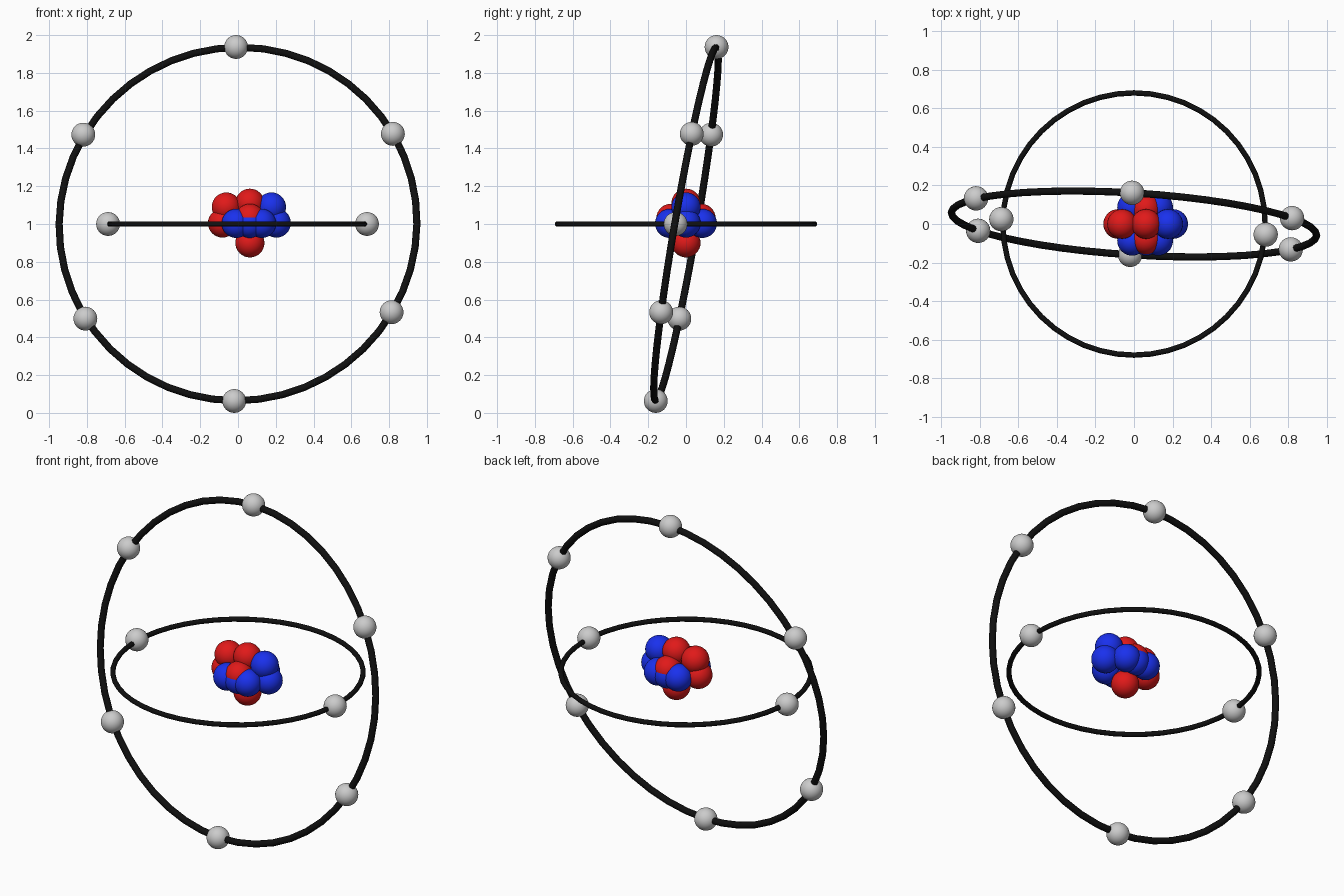
import bpy
from mathutils import Vector

if "Cube" in bpy.data.objects:
    bpy.data.objects.remove(bpy.data.objects["Cube"])


def material(name, color):
    m = bpy.data.materials.new(name)
    m.diffuse_color = color
    m.use_nodes = True
    m.node_tree.nodes["Principled BSDF"].inputs["Base Color"].default_value = m.diffuse_color
    return m


RED = material("red", (0.75, 0.01, 0.01, 1))
BLUE = material("blue", (0.01, 0.03, 0.85, 1))
BLACK = material("black", (0.005, 0.005, 0.005, 1))


def finish(name, mat):
    ob = bpy.context.object
    ob.name = name
    if mat:
        ob.data.materials.append(mat)
    bpy.ops.object.shade_smooth()
    return ob


def ball(name, loc, radius, mat=None):
    bpy.ops.mesh.primitive_uv_sphere_add(segments=32, ring_count=16, radius=radius, location=loc)
    return finish(name, mat)


def orbit(name, normal, major, minor):
    rot = Vector(normal).to_track_quat('Z', 'Y').to_euler()
    bpy.ops.mesh.primitive_torus_add(major_segments=48, minor_segments=12, major_radius=major,
                                     minor_radius=minor, location=(0, 0, 1), rotation=rot)
    return finish(name, BLACK)


# Orbits: a flat inner one and a tilted upright outer one, y = SX*x + SZ*(z-1)
SX, SZ = -0.063, 0.172
orbit("inner_orbit", (0, 0, 1), 0.68, 0.014)
orbit("outer_orbit", (-SX, 1, -SZ), 0.949, 0.019)

# Electrons
for x, y in [(-0.688, 0.025), (0.683, -0.055)]:
    ball("inner_electron", (x, y, 1), 0.063)
for x, z in [(-0.01, 1.937), (0.82, 1.477), (0.813, 0.533),
             (-0.02, 0.063), (-0.808, 0.499), (-0.819, 1.473)]:
    ball("outer_electron", (x, SX * x + SZ * (z - 1), z), 0.063)

# Nucleus: red protons and blue neutrons
R = 0.077
for loc in [(0.063, 0, 1.11), (0.063, 0, 0.9), (-0.062, 0, 1.09), (-0.082, 0, 1.005),
            (0.063, -0.08, 1.03), (0.063, 0.08, 1.03)]:
    ball("proton", loc, R, RED)
for loc in [(0.177, 0, 1.09), (0.203, 0, 1.005)]:
    ball("neutron", loc, R, BLUE)
for side in (-1, 1):
    for x in (-0.01, 0.063, 0.125):
        ball("neutron", (x, side * 0.087, 1.003), R, BLUE)
